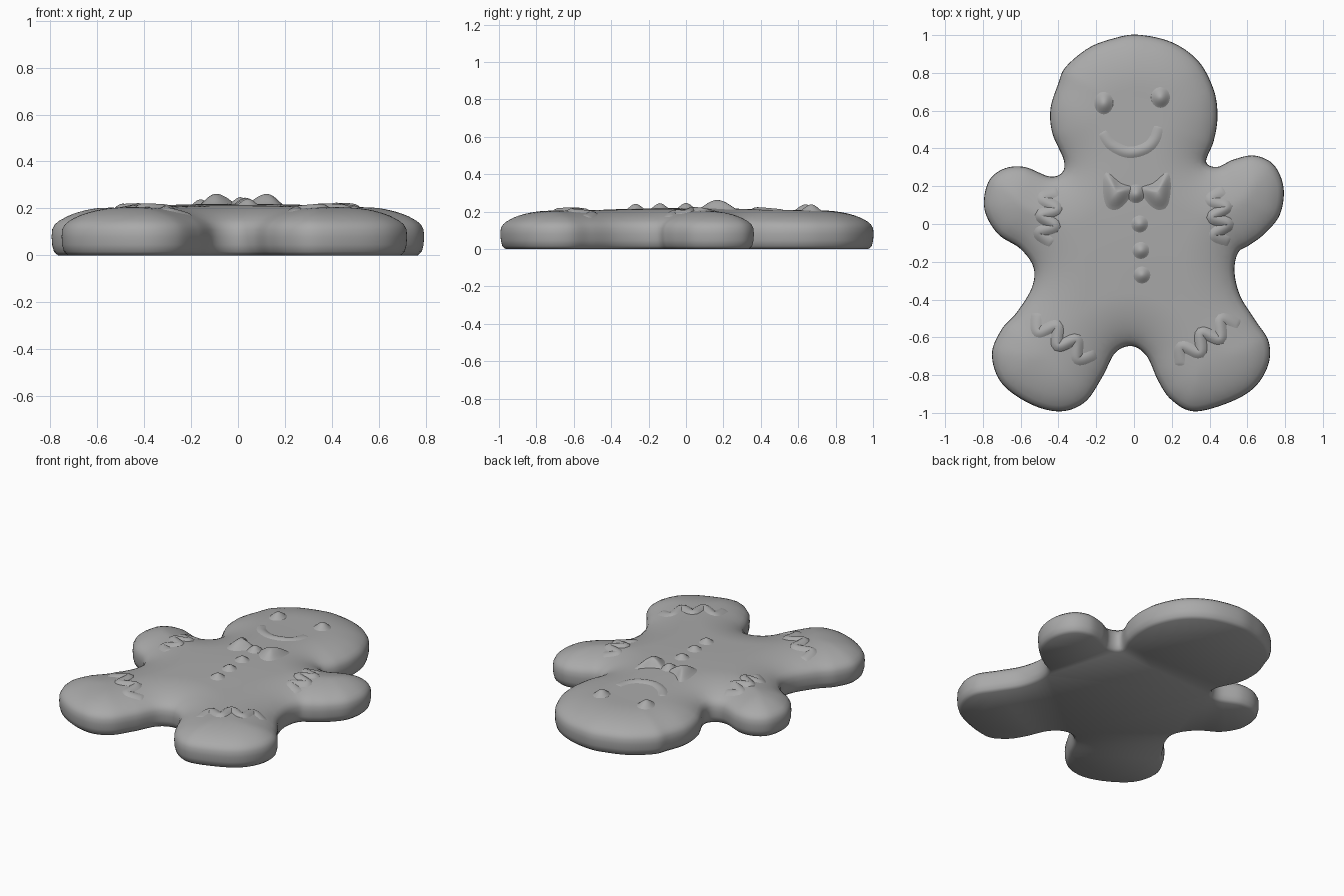
import bpy, bmesh, math
from mathutils import Vector, kdtree
from mathutils.geometry import delaunay_2d_cdt

cube = bpy.data.objects.get("Cube")
if cube:
    bpy.data.objects.remove(cube, do_unlink=True)

dough = bpy.data.materials.new("dough grey")
dough.use_nodes = True
GREY = (0.4, 0.4, 0.4, 1)
dough.diffuse_color = GREY
dough.node_tree.nodes["Principled BSDF"].inputs["Base Color"].default_value = GREY


def finish(name, bm, angle=180):
    """Turn a bmesh into a smooth object."""
    mesh = bpy.data.meshes.new(name)
    bm.to_mesh(mesh)
    bm.free()
    obj = bpy.data.objects.new(name, mesh)
    bpy.context.collection.objects.link(obj)
    mesh.materials.append(dough)
    bpy.ops.object.select_all(action="DESELECT")
    obj.select_set(True)
    bpy.context.view_layer.objects.active = obj
    bpy.ops.object.shade_smooth_by_angle(angle=math.radians(angle))
    return obj


def spline(points, steps, closed=False):
    """Smooth path through a few points."""
    pts = [Vector(p) for p in points]
    n = len(pts)
    at = (lambda i: pts[i % n]) if closed else (lambda i: pts[max(0, min(n - 1, i))])
    path = []
    for i in range(n if closed else n - 1):
        a, b, c, d = at(i - 1), at(i), at(i + 1), at(i + 2)
        for k in range(steps):
            t = k / steps
            path.append(b + 0.5 * t * ((c - a) + t * ((2 * a - 5 * b + 4 * c - d)
                                                      + t * (3 * (b - c) + d - a))))
    return path if closed else path + [pts[-1]]


def normals(path, closed=False):
    n, result = len(path), []
    for i in range(n):
        a = path[(i - 1) % n if closed else max(i - 1, 0)]
        b = path[(i + 1) % n if closed else min(i + 1, n - 1)]
        t = (b - a).normalized()
        result.append(Vector((-t.y, t.x)))
    return result


# Body outline, clockwise from the crown of the head
OUTLINE = [
    (.02, 1), (.2, .96), (.34, .86), (.42, .71), (.44, .57), (.42, .44), (.38, .33),
    (.44, .3), (.53, .34), (.64, .36), (.74, .31), (.79, .19), (.77, .05), (.69, -.05),
    (.61, -.11), (.55, -.15), (.53, -.25), (.56, -.38), (.64, -.51), (.71, -.62),
    (.71, -.74), (.64, -.86), (.51, -.94), (.32, -.99), (.2, -.93), (.13, -.83),
    (.07, -.7), (-.01, -.645), (-.1, -.68), (-.17, -.81), (-.26, -.94), (-.39, -.99),
    (-.55, -.95), (-.7, -.84), (-.75, -.69), (-.7, -.56), (-.62, -.47), (-.54, -.34),
    (-.53, -.23), (-.6, -.13), (-.72, -.05), (-.79, .08), (-.77, .22), (-.69, .29),
    (-.58, .3), (-.45, .25), (-.38, .27), (-.37, .34), (-.43, .48), (-.44, .61),
    (-.4, .74), (-.36, .83), (-.24, .93), (-.11, .98)]
rim = spline(OUTLINE, 8, closed=True)
outward = normals(rim, closed=True)
tree = kdtree.KDTree(len(rim))
for i, p in enumerate(rim):
    tree.insert(p.to_3d(), i)
tree.balance()


def depth(p):
    """Distance inside the outline, negative outside."""
    q, i, dist = tree.find((p[0], p[1], 0))
    return dist if (Vector(p) - rim[i]).dot(outward[i]) < 0 else -dist


def surface(p):
    """Height of the puffed top."""
    t = min(max(depth(p), 0) / 0.28, 1)
    belly = 0.015 * math.exp(-(p[0] ** 2 + p[1] ** 2) / 0.2)
    return 0.11 + 0.095 * (1 - (1 - t) ** 2) ** 0.6 + belly


# Cookie body: puffed top, rounded wall and flat base
STEP = 0.025
inner = [p - n * d for d in (0.012, 0.03) for p, n in zip(rim, outward)]
grid = [Vector((i * STEP, j * STEP)) for i in range(-32, 33) for j in range(-40, 41)]
inner += [p for p in grid if depth(p) > 0.045]
n = len(rim)
verts, _, faces, *_ = delaunay_2d_cdt(
    rim + inner, [(i, (i + 1) % n) for i in range(n)], [], 1, 1e-6)
bm = bmesh.new()
top = [bm.verts.new((v.x, v.y, surface(v) if i >= n else 0.11))
       for i, v in enumerate(verts)]
for f in faces:
    bm.faces.new([top[i] for i in f])
ring = top[:n]
for z, inset in ((0.08, -0.002), (0.045, 0), (0.015, 0.008), (0, 0.025)):
    lower = [bm.verts.new((*(p - m * inset), z)) for p, m in zip(rim, outward)]
    for i in range(n):
        j = (i + 1) % n
        bm.faces.new((ring[i], ring[j], lower[j], lower[i]))
    ring = lower
base = bm.faces.new(ring)
bmesh.ops.triangulate(bm, faces=[base])
bmesh.ops.recalc_face_normals(bm, faces=bm.faces)
finish("cookie_body", bm, 60)


def mound(name, outline, height, rings=7):
    """Soft lump of icing draped on the top."""
    bm = bmesh.new()
    centre = sum(outline, Vector((0, 0))) / len(outline)

    def lift(p, r):
        swell = math.cos(r * math.pi / 2) ** 1.3 if r < 1 else 0
        return bm.verts.new((p.x, p.y, surface(p) + height * swell - 0.003 * r))
    hub, last, count = lift(centre, 0), None, len(outline)
    for k in range(1, rings + 1):
        row = [lift(centre.lerp(p, k / rings), k / rings) for p in outline]
        for i in range(count):
            j = (i + 1) % count
            bm.faces.new((last[i], row[i], row[j], last[j]) if last
                         else (hub, row[i], row[j]))
        last = row
    bmesh.ops.recalc_face_normals(bm, faces=bm.faces)
    if sum(f.normal.z for f in bm.faces) < 0:
        bmesh.ops.reverse_faces(bm, faces=bm.faces)
    finish(name, bm)


def oval(x, y, rx, ry):
    turns = [i * math.tau / 24 for i in range(24)]
    return [Vector((x + rx * math.cos(a), y + ry * math.sin(a))) for a in turns]


def ridge(name, points, width, height):
    """Piped line of icing draped on the top."""
    bm = bmesh.new()
    path = spline(points, 8)
    rows = []
    for i, (p, m) in enumerate(zip(path, normals(path))):
        taper = math.sin(math.pi * i / (len(path) - 1)) ** 0.4 if 0 < i < len(path) - 1 else 0
        row = []
        for s in range(-4, 5):
            q = p + m * width * s / 4
            swell = math.cos(s * math.pi / 8) * taper
            row.append(bm.verts.new((q.x, q.y, surface(q) + height * swell - 0.003)))
        rows.append(row)
    for a, b in zip(rows, rows[1:]):
        for k in range(8):
            bm.faces.new((a[k], b[k], b[k + 1], a[k + 1]))
    bmesh.ops.recalc_face_normals(bm, faces=bm.faces)
    if sum(f.normal.z for f in bm.faces) < 0:
        bmesh.ops.reverse_faces(bm, faces=bm.faces)
    finish(name, bm)


def frill(name, start, end, waves, swing):
    """Zigzag icing band across a limb."""
    a, b = Vector(start), Vector(end)
    side = (b - a).normalized().orthogonal() * swing
    points = [a.lerp(b, i / waves) + side * (-1) ** i for i in range(waves + 1)]
    ridge(name, points, 0.035, 0.018)


# Face
mound("right_eye", oval(-0.16, 0.64, 0.055, 0.065), 0.032)
mound("left_eye", oval(0.14, 0.67, 0.055, 0.06), 0.032)
ridge("smile", [(-.17, .49), (-.12, .42), (-.03, .38), (.06, .4), (.11, .45), (.13, .52)],
      0.035, 0.014)

# Bow tie
for name, side, shift in (("right_bow_wing", -1, 0), ("left_bow_wing", 1, 0.03)):
    shape = [(.0, .19), (.07, .22), (.15, .28), (.17, .2), (.15, .09), (.09, .07), (.03, .12)]
    mound(name, spline([(side * x + shift, y) for x, y in shape], 4, True), 0.045)
mound("bow_knot", oval(0.01, 0.16, 0.05, 0.055), 0.03)

# Buttons
for i, y in enumerate((0, -0.14, -0.27)):
    mound(f"button_{i + 1}", oval(0.03 + 0.006 * i, y, 0.05, 0.05), 0.026)

# Frilled cuffs on arms and legs
for name, side in (("right", -1), ("left", 1)):
    frill(name + "_arm_frill", (side * 0.44, 0.18), (side * 0.47, -0.1), 6, 0.04)
    frill(name + "_leg_frill", (side * 0.54, -0.5), (side * 0.22, -0.72), 6, 0.04)
